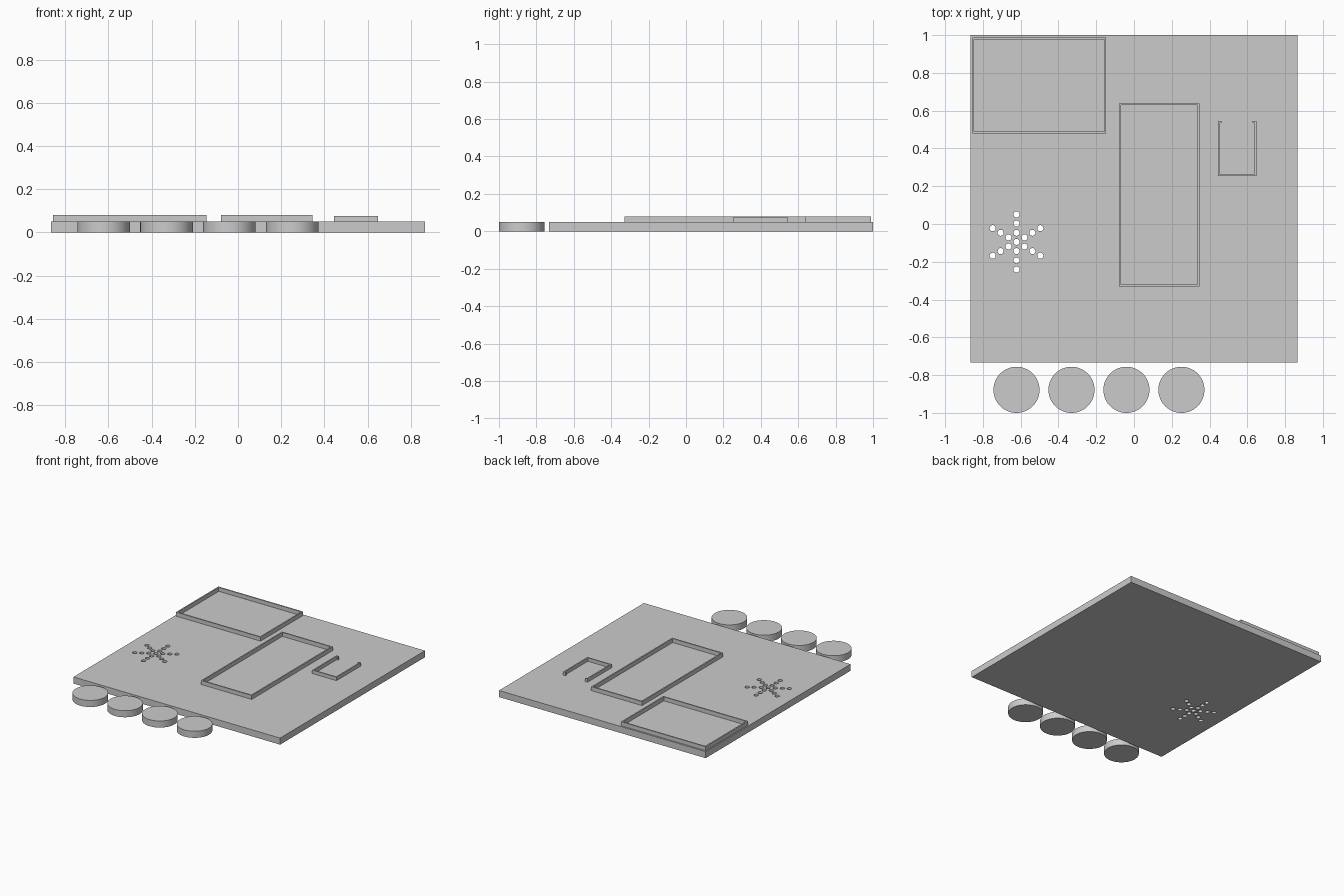
import bpy, bmesh, math
from mathutils import Vector, Matrix

cube = bpy.data.objects.get("Cube")
if cube:
    bpy.data.objects.remove(cube)

PLATE_TOP = 0.05

grey = bpy.data.materials.new("plain grey")
grey.use_nodes = True
colour = (0.6, 0.6, 0.6, 1)
grey.diffuse_color = colour
grey.node_tree.nodes["Principled BSDF"].inputs["Base Color"].default_value = colour


def make_object(name, bm):
    bmesh.ops.recalc_face_normals(bm, faces=bm.faces)
    mesh = bpy.data.meshes.new(name)
    bm.to_mesh(mesh)
    bm.free()
    mesh.materials.append(grey)
    obj = bpy.data.objects.new(name, mesh)
    bpy.context.collection.objects.link(obj)
    return obj


def add_cylinder(bm, x, y, z0, z1, radius, sides):
    bmesh.ops.create_cone(bm, cap_ends=True, segments=sides, radius1=radius, radius2=radius,
                          depth=z1 - z0, matrix=Matrix.Translation((x, y, (z0 + z1) / 2)))


def smooth(obj):
    bpy.ops.object.select_all(action="DESELECT")
    obj.select_set(True)
    bpy.context.view_layer.objects.active = obj
    bpy.ops.object.shade_smooth_by_angle(angle=math.radians(30))


def thin_wall(name, path, top, closed, thick=0.01):
    """Upright wall along a counter-clockwise path, mitred and thickened inward."""
    pts = [Vector(p) for p in path]
    n = len(pts)
    bm = bmesh.new()
    rings = []
    for i, p in enumerate(pts):
        before = (p - pts[i - 1]).normalized() if closed or i > 0 else None
        after = (pts[(i + 1) % n] - p).normalized() if closed or i < n - 1 else None
        before, after = before or after, after or before
        n1, n2 = Vector((-before.y, before.x)), Vector((-after.y, after.x))
        inner = p + (n1 + n2) * thick / (1 + n1.dot(n2))
        rings.append([bm.verts.new((q.x, q.y, z)) for q, z in
                      ((p, PLATE_TOP), (p, top), (inner, top), (inner, PLATE_TOP))])
    for i in range(n if closed else n - 1):
        a, b = rings[i], rings[(i + 1) % n]
        for k in range(4):
            m = (k + 1) % 4
            bm.faces.new((a[k], a[m], b[m], b[k]))
    if not closed:
        bm.faces.new(rings[0])
        bm.faces.new(rings[-1])
    return make_object(name, bm)


def rectangle(x0, x1, y0, y1):
    return [(x0, y0), (x1, y0), (x1, y1), (x0, y1)]


# Base plate
bm = bmesh.new()
bmesh.ops.create_cube(bm, size=1, matrix=Matrix.Translation((0, 0.134, PLATE_TOP / 2))
                      @ Matrix.Diagonal((1.73, 1.732, PLATE_TOP, 1)))
plate = make_object("base_plate", bm)

# Six-armed star of vent holes through the plate
bm = bmesh.new()
cx, cy, spacing, hole = -0.622, -0.095, 0.0485, 0.016
add_cylinder(bm, cx, cy, -0.05, 0.1, hole, 32)
for arm in range(6):
    angle = math.radians(30 + 60 * arm)
    for step in range(1, 4):
        r = spacing * step
        add_cylinder(bm, cx + r * math.cos(angle), cy + r * math.sin(angle), -0.05, 0.1, hole, 32)
cutter = make_object("vent_hole_cutter", bm)
cutter.hide_render = True
cutter.display_type = "WIRE"
cut = plate.modifiers.new("vent_holes", "BOOLEAN")
cut.operation = "DIFFERENCE"
cut.solver = "EXACT"
cut.object = cutter
bpy.context.view_layer.objects.active = plate
bpy.ops.object.modifier_apply(modifier=cut.name)
bpy.data.objects.remove(cutter)
smooth(plate)

# Raised rims on the plate
thin_wall("corner_frame", rectangle(-0.856, -0.147, 0.48, 0.988), 0.08, True)
thin_wall("centre_frame", rectangle(-0.079, 0.346, -0.33, 0.639), 0.08, True)

# Open bracket with short inward lips at the back
x0, x1, y0, y1, lip = 0.444, 0.648, 0.253, 0.544, 0.02
thin_wall("open_bracket", [(x0 + lip, y1), (x0, y1), (x0, y0), (x1, y0), (x1, y1), (x1 - lip, y1)],
          0.076, False)

# Row of loose round buttons in front
for i in range(4):
    bm = bmesh.new()
    add_cylinder(bm, -0.622 + 0.291 * i, -0.878, 0, PLATE_TOP, 0.122, 64)
    smooth(make_object(f"round_button_{i + 1}", bm))
